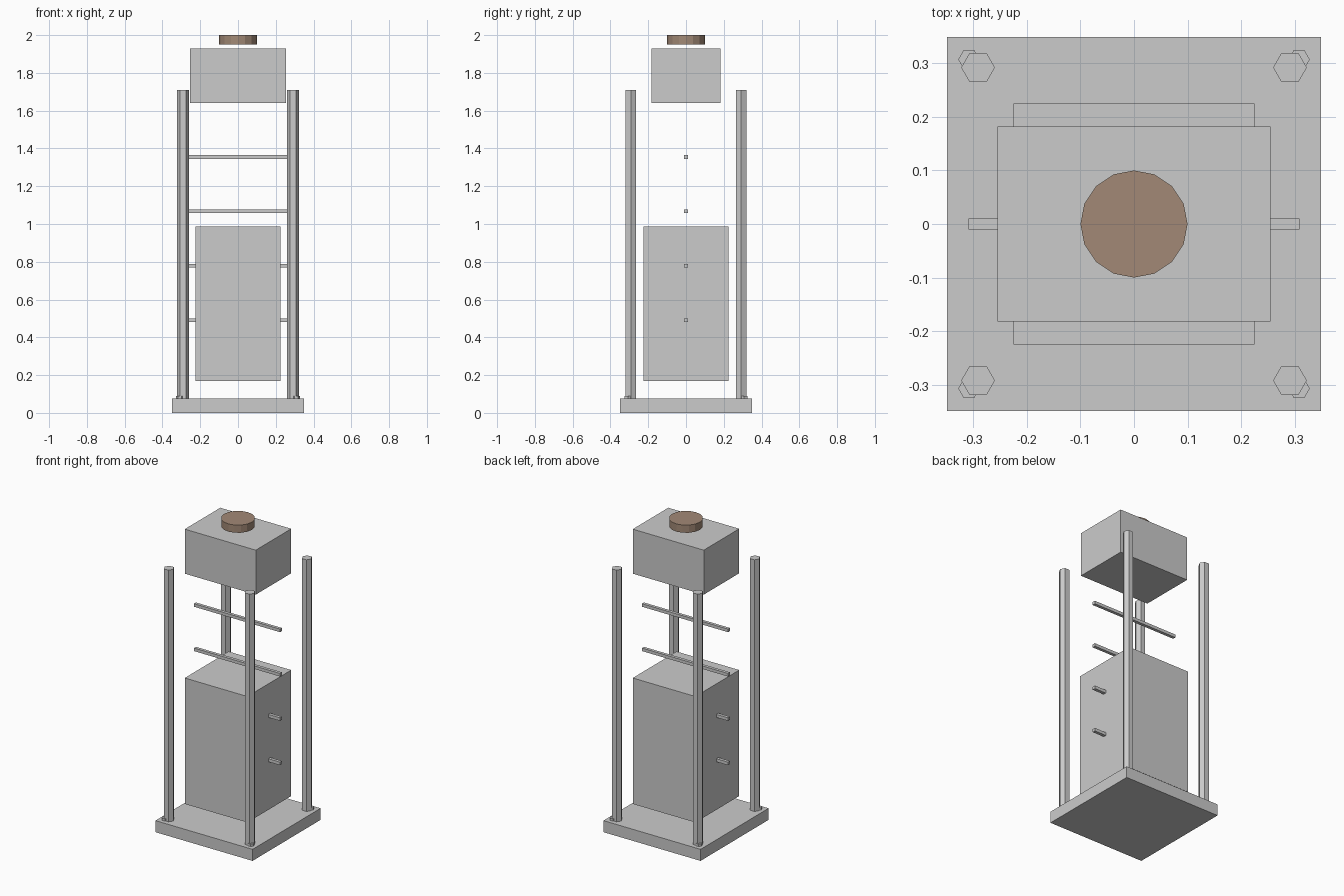
import bpy, math

if "Cube" in bpy.data.objects:
    bpy.data.objects.remove(bpy.data.objects["Cube"])


def box(name, sx, sy, z0, z1):
    bpy.ops.mesh.primitive_cube_add(size=1, location=(0, 0, (z0 + z1) / 2))
    o = bpy.context.object
    o.name = name
    o.scale = (sx, sy, z1 - z0)
    bpy.ops.object.transform_apply(location=False, rotation=False, scale=True)
    return o


def prism(name, sides, r, x, y, z0, z1, turn=0.0):
    bpy.ops.mesh.primitive_cylinder_add(vertices=sides, radius=r, depth=z1 - z0,
                                        location=(x, y, (z0 + z1) / 2),
                                        rotation=(0, 0, turn))
    o = bpy.context.object
    o.name = name
    return o


# Main blocks
box("base_plate", 0.698, 0.698, 0, 0.075)
box("main_body", 0.45, 0.45, 0.169, 0.987)
box("top_housing", 0.51, 0.364, 1.64, 1.929)

# Brown cap on top
cap = prism("top_cap", 16, 0.1, 0, 0, 1.95, 2.0)
mat = bpy.data.materials.new("brown")
mat.diffuse_color = (0.36, 0.25, 0.18, 1)
mat.use_nodes = True
mat.node_tree.nodes["Principled BSDF"].inputs["Base Color"].default_value = mat.diffuse_color
cap.data.materials.append(mat)

# Hexagonal corner posts and bolts
for sx, side in ((-1, "left"), (1, "right")):
    for sy, end in ((-1, "front"), (1, "back")):
        prism(f"{end}_{side}_post", 6, 0.0315, sx * 0.291, sy * 0.292,
              0.07, 1.709, math.pi / 6)
        prism(f"{end}_{side}_bolt", 6, 0.02, sx * 0.308, sy * 0.307,
              0.07, 0.09, math.pi / 6)

# Horizontal cross rods
for i in range(4):
    z = 0.491 + i * 0.288
    box(f"cross_rod_{i + 1}", 0.618, 0.02, z - 0.01, z + 0.01)
